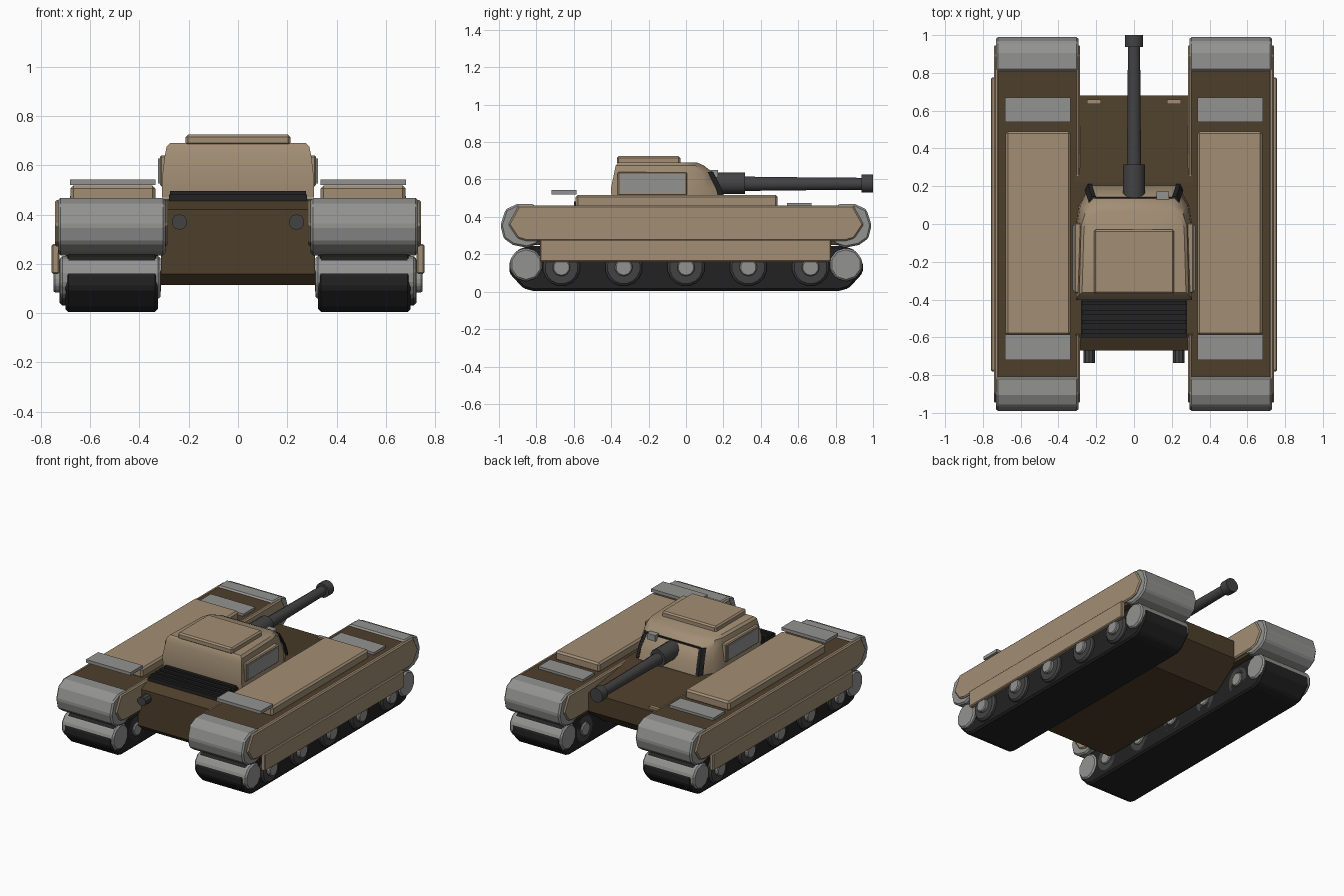
import bpy, bmesh, math

if "Cube" in bpy.data.objects:
    bpy.data.objects.remove(bpy.data.objects["Cube"])


def mat(name, r, g, b):
    m = bpy.data.materials.new(name)
    m.diffuse_color = (r, g, b, 1)
    m.use_nodes = True
    m.node_tree.nodes["Principled BSDF"].inputs["Base Color"].default_value = m.diffuse_color
    return m


TAN = mat("tan armour", 0.36, 0.27, 0.175)
BROWN = mat("dark brown", 0.075, 0.049, 0.024)
GREY = mat("light grey", 0.29, 0.29, 0.285)
STEEL = mat("dark steel", 0.055, 0.055, 0.055)
BLACK = mat("black rubber", 0.016, 0.016, 0.016)


def make(name, bm, material, bevel=0.0):
    bmesh.ops.recalc_face_normals(bm, faces=bm.faces)
    me = bpy.data.meshes.new(name)
    bm.to_mesh(me)
    bm.free()
    me.materials.append(material)
    ob = bpy.data.objects.new(name, me)
    bpy.context.collection.objects.link(ob)
    if bevel:
        b = ob.modifiers.new("bevel", "BEVEL")
        b.width = bevel
        b.segments = 1
        b.limit_method = 'ANGLE'
    return ob


def loft(name, rings, material, bevel=0.0):
    """Skin a stack of closed rings and cap both ends."""
    bm = bmesh.new()
    vs = [[bm.verts.new(p) for p in r] for r in rings]
    n = len(vs[0])
    for a, b in zip(vs, vs[1:]):
        for i in range(n):
            j = (i + 1) % n
            bm.faces.new((a[i], a[j], b[j], b[i]))
    bm.faces.new(vs[0])
    bm.faces.new(vs[-1])
    return make(name, bm, material, bevel)


def prism(name, prof, x0, x1, material, bevel=0.0):
    """Side profile (y, z) extruded across x."""
    return loft(name, [[(x, y, z) for y, z in prof] for x in (x0, x1)], material, bevel)


def box(name, x0, x1, y0, y1, z0, z1, material, bevel=0.0):
    return prism(name, [(y0, z0), (y1, z0), (y1, z1), (y0, z1)], x0, x1, material, bevel)


def disc(name, x0, x1, y, z, r, material, n=14, bevel=0.0):
    prof = [(y + r * math.cos(math.tau * (i + .5) / n),
             z + r * math.sin(math.tau * (i + .5) / n)) for i in range(n)]
    return prism(name, prof, x0, x1, material, bevel)


def tube(name, x, z, stations, material, n=12):
    """Turned shape along y from (y, radius) stations."""
    rings = [[(x + r * math.cos(math.tau * (i + .5) / n), y,
               z + r * math.sin(math.tau * (i + .5) / n)) for i in range(n)]
             for y, r in stations]
    return loft(name, rings, material)


def symmetric(half):
    """Close a half profile given on +y by mirroring it to -y."""
    return half + [(-y, z) for y, z in reversed(half)]


# hull
prism("hull", [(-0.67, 0.16), (-0.62, 0.115), (0.47, 0.115), (0.68, 0.27),
               (0.68, 0.40), (0.22, 0.465), (-0.58, 0.465), (-0.67, 0.42)],
      -0.312, 0.312, BROWN)

# running gear and side pods
for s, side in ((1, "right"), (-1, "left")):
    def span(a, b):
        return (s * a, s * b)

    prism("track_" + side, symmetric([(0.82, 0.005), (0.87, 0.018), (0.945, 0.10),
                                      (0.945, 0.16), (0.90, 0.225), (0.84, 0.245)]),
          *span(0.325, 0.70), BLACK, 0.012)
    for i in range(5):
        y = (i - 2) * 0.333
        disc(f"road_wheel_{side}_{i}", *span(0.325, 0.725), y, 0.13, 0.1, STEEL, 16, 0.012)
        disc(f"wheel_hub_{side}_{i}", *span(0.312, 0.748), y, 0.13, 0.048, GREY, 10, 0.006)
    for e in (-1, 1):
        disc(f"end_wheel_{side}_{e}", *span(0.315, 0.722), e * 0.855, 0.145, 0.09, GREY, 10, 0.01)
        # wrapped pod end
        cap = [(0.81, 0.468), (0.905, 0.468), (0.965, 0.44), (0.992, 0.355),
               (0.975, 0.285), (0.925, 0.25), (0.85, 0.235), (0.79, 0.255)]
        prism(f"pod_end_{side}_{e}", [(e * y, z) for y, z in cap],
              *span(0.295, 0.73), GREY, 0.01)
    prism("pod_body_" + side, symmetric([(0.82, 0.25), (0.9, 0.30), (0.9, 0.42), (0.85, 0.458)]),
          *span(0.30, 0.725), BROWN)
    # outer and inner armour plates
    plate = symmetric([(0.85, 0.27), (0.90, 0.285), (0.95, 0.36), (0.895, 0.46)])
    prism("outer_plate_" + side, plate, *span(0.715, 0.742), TAN, 0.008)
    prism("inner_plate_" + side, plate, *span(0.285, 0.31), TAN, 0.008)
    box("skirt_" + side, *span(0.725, 0.757), -0.78, 0.775, 0.16, 0.28, TAN, 0.006)
    # pod top fittings
    box("pod_cover_" + side, *span(0.335, 0.68), -0.59, 0.49, 0.45, 0.518, TAN, 0.012)
    box("rear_top_plate_" + side, *span(0.335, 0.682), -0.72, -0.585, 0.521, 0.543, GREY)
    box("front_top_plate_" + side, *span(0.335, 0.682), 0.54, 0.67, 0.45, 0.475, GREY)
    # hull fittings
    box("headlight_" + side, *span(0.175, 0.25), 0.635, 0.66, 0.39, 0.418, TAN)
    tube("exhaust_" + side, s * 0.238, 0.37, [(-0.60, 0.032), (-0.735, 0.032)], STEEL, 10)
    # turret side panel and frame
    box("panel_frame_" + side, *span(0.27, 0.317), -0.365, 0.005, 0.515, 0.64, TAN, 0.006)
    box("turret_panel_" + side, *span(0.28, 0.325), -0.352, -0.008, 0.527, 0.628, GREY)
    # dark corner strip of the turret front
    loft("front_corner_strip_" + side,
         [[(s * (w + dx), y + dy, z) for dx, dy in
           ((-0.008, 0.006), (0.014, 0.006), (0.03, -0.025), (0.0, -0.025))]
          for w, y, z in ((0.23, 0.205, 0.48), (0.225, 0.185, 0.55), (0.21, 0.14, 0.64))],
         BLACK)

# engine grille
box("engine_grille", -0.28, 0.28, -0.60, -0.40, 0.45, 0.482, BLACK)
for i in range(4):
    y = -0.58 + i * 0.05
    box(f"grille_slat_{i}", -0.275, 0.275, y, y + 0.022, 0.48, 0.495, BLACK)

# turret
sections = [
    (0.47, [(0.308, -0.395), (0.305, 0.0), (0.29, 0.10), (0.23, 0.205)]),
    (0.55, [(0.308, -0.402), (0.30, 0.0), (0.285, 0.10), (0.225, 0.185)]),
    (0.64, [(0.297, -0.383), (0.285, 0.0), (0.265, 0.085), (0.21, 0.14)]),
    (0.675, [(0.29, -0.376), (0.28, -0.01), (0.26, 0.05), (0.20, 0.095)]),
    (0.69, [(0.275, -0.362), (0.265, -0.02), (0.245, 0.03), (0.19, 0.06)]),
]
turret = loft("turret", [[(x, y, z) for x, y in h] + [(-x, y, z) for x, y in reversed(h)]
                         for z, h in sections], TAN)
box("front_seam", -0.21, 0.21, 0.133, 0.143, 0.634, 0.644, BLACK)
box("roof_hatch", -0.213, 0.213, -0.37, -0.03, 0.68, 0.725, TAN, 0.01)
box("periscope", 0.12, 0.185, 0.13, 0.172, 0.61, 0.652, GREY)

# gun
tube("gun_mantlet", 0, 0.58, [(0.10, 0.06), (0.315, 0.06)], STEEL)
tube("gun_barrel", 0, 0.577, [(0.30, 0.04), (0.50, 0.037), (0.96, 0.033)], STEEL)
tube("muzzle", 0, 0.578, [(0.937, 0.05), (1.0, 0.05)], STEEL)

# smooth shading with sharp creases kept
bpy.ops.object.select_all(action='DESELECT')
for ob in bpy.context.scene.objects:
    if ob.name.startswith(("turret", "gun", "muzzle", "road_wheel")):
        ob.select_set(True)
        bpy.context.view_layer.objects.active = ob
bpy.ops.object.shade_smooth_by_angle(angle=math.radians(32))
